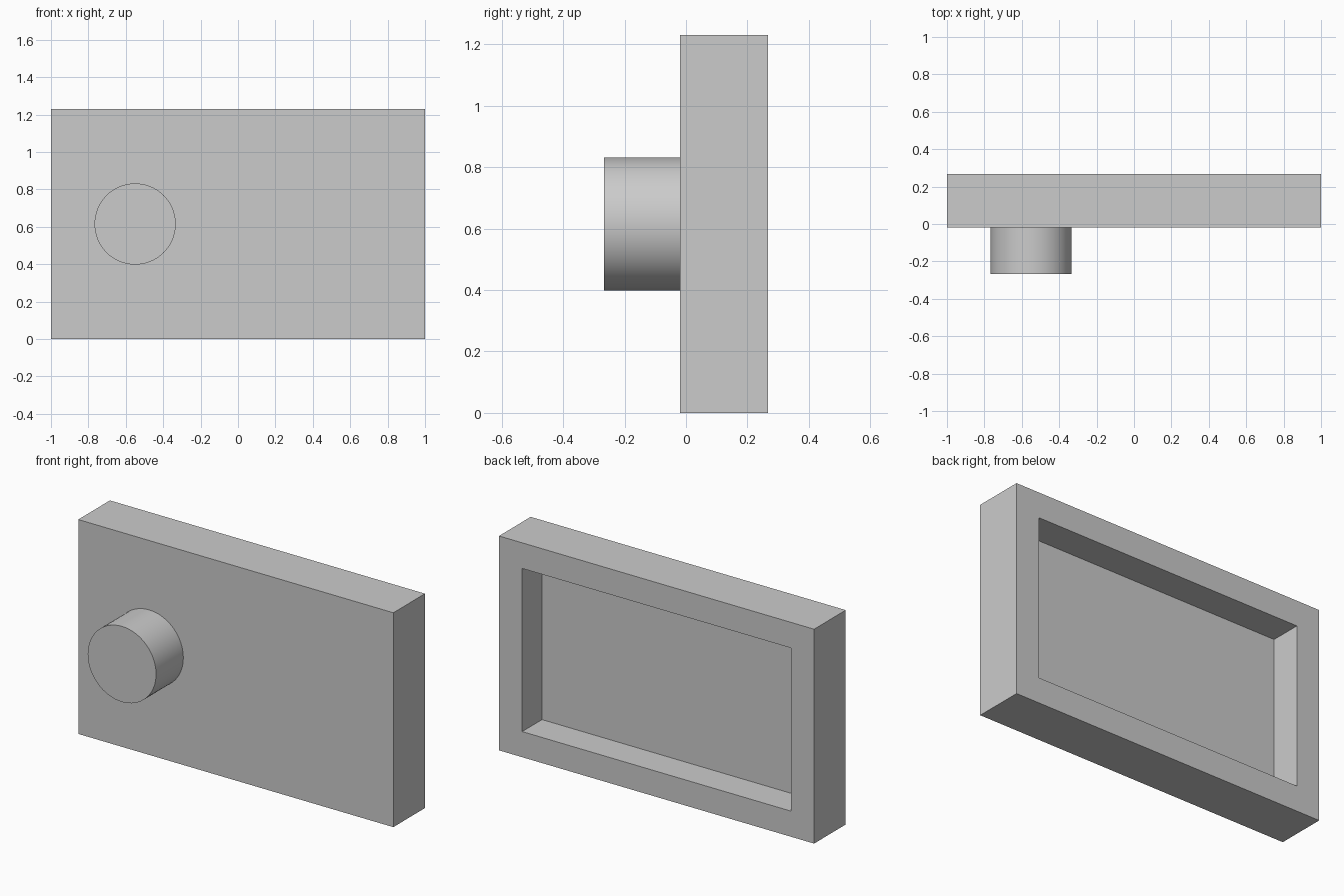
import bpy
import bmesh
from math import pi, radians
from mathutils import Matrix, Vector

cube = bpy.data.objects.get("Cube")
if cube:
    bpy.data.objects.remove(cube, do_unlink=True)

grey = bpy.data.materials.new("plain grey")
grey.use_nodes = True
grey.diffuse_color = (0.6, 0.6, 0.6, 1)
grey.node_tree.nodes["Principled BSDF"].inputs["Base Color"].default_value = grey.diffuse_color

WIDTH, HEIGHT = 2.0, 1.23
FRONT, BACK = -0.02, 0.267
BORDER, RECESS = 0.147, 0.18
KNOB_RADIUS, KNOB_FRONT, KNOB_X = 0.217, -0.267, -0.55


def add_object(name, bm):
    mesh = bpy.data.meshes.new(name)
    bmesh.ops.recalc_face_normals(bm, faces=bm.faces)
    bm.to_mesh(mesh)
    bm.free()
    mesh.materials.append(grey)
    obj = bpy.data.objects.new(name, mesh)
    bpy.context.collection.objects.link(obj)
    return obj


# Panel: a box whose back face is inset and pushed in to leave a rim
bm = bmesh.new()
placement = Matrix.Translation((0, (FRONT + BACK) / 2, HEIGHT / 2))
bmesh.ops.create_cube(bm, size=1, matrix=placement @ Matrix.Diagonal((WIDTH, BACK - FRONT, HEIGHT, 1)))
bm.normal_update()
back = max(bm.faces, key=lambda f: f.calc_center_median().y)
bmesh.ops.inset_region(bm, faces=[back], thickness=BORDER, use_even_offset=True)
pushed = bmesh.ops.extrude_discrete_faces(bm, faces=[back])["faces"][0]
bmesh.ops.translate(bm, verts=pushed.verts, vec=Vector((0, -RECESS, 0)))
add_object("panel", bm)

# Round knob standing out of the front
bm = bmesh.new()
placement = Matrix.Translation((KNOB_X, (KNOB_FRONT + FRONT) / 2, HEIGHT / 2))
bmesh.ops.create_cone(bm, cap_ends=True, segments=64, radius1=KNOB_RADIUS, radius2=KNOB_RADIUS,
                      depth=FRONT - KNOB_FRONT, matrix=placement @ Matrix.Rotation(pi / 2, 4, "X"))
knob = add_object("knob", bm)
bpy.ops.object.select_all(action="DESELECT")
knob.select_set(True)
bpy.context.view_layer.objects.active = knob
bpy.ops.object.shade_smooth_by_angle(angle=radians(30))
